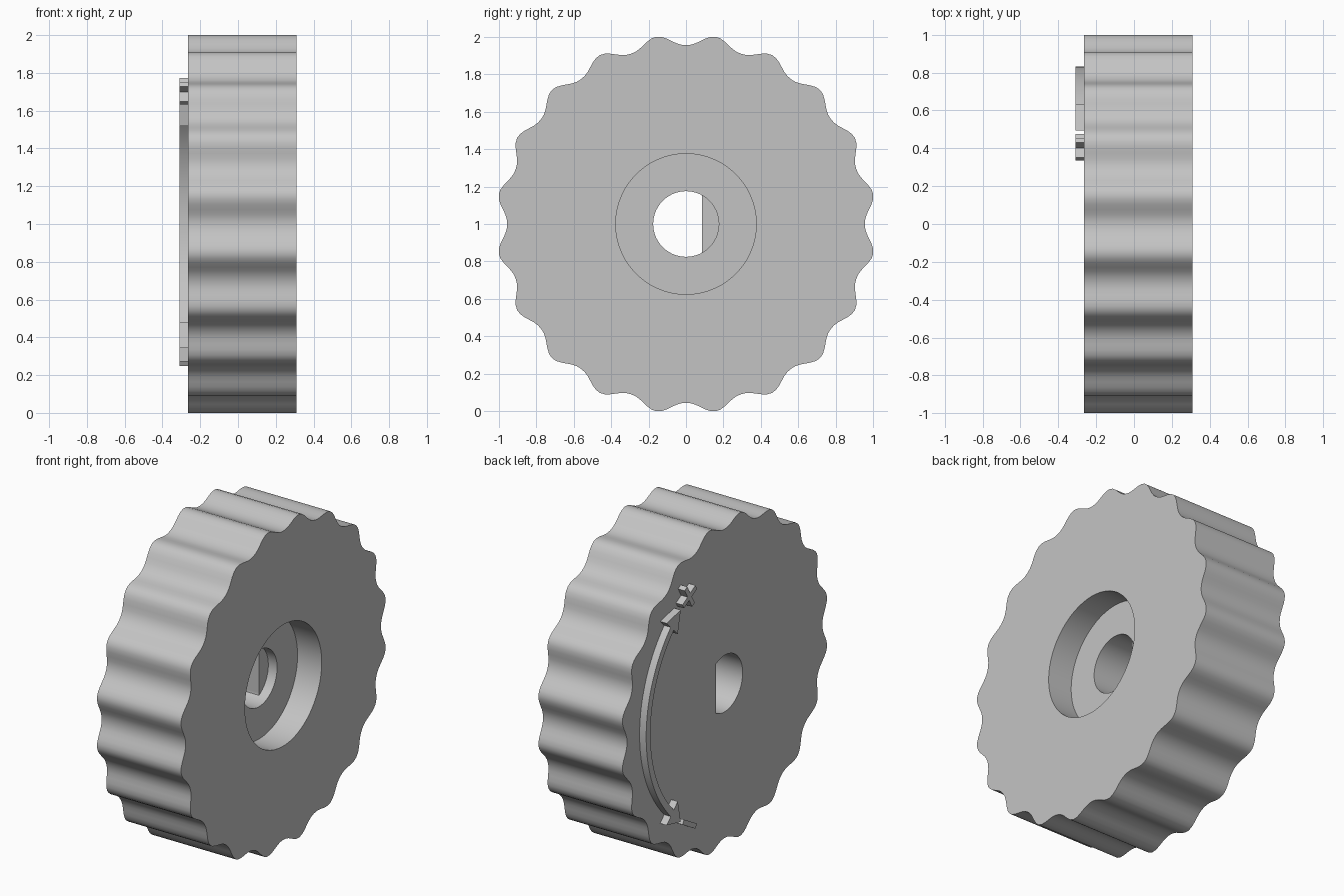
import bpy, bmesh
from math import sin, cos, pi, radians

if "Cube" in bpy.data.objects:
    bpy.data.objects.remove(bpy.data.objects["Cube"], do_unlink=True)

grey = bpy.data.materials.new("plain grey")
grey.use_nodes = True
grey.diffuse_color = (0.55, 0.55, 0.55, 1)
grey.node_tree.nodes["Principled BSDF"].inputs["Base Color"].default_value = grey.diffuse_color

AXLE_Z = 1.0
BACK, FRONT = -0.265, 0.31      # the two flat faces of the wheel, along x
MARK_TOP = -0.31                # raised face of the markings


def finish(bm, name):
    bmesh.ops.remove_doubles(bm, verts=bm.verts, dist=1e-5)
    bmesh.ops.recalc_face_normals(bm, faces=bm.faces)
    mesh = bpy.data.meshes.new(name)
    bm.to_mesh(mesh)
    bm.free()
    mesh.materials.append(grey)
    obj = bpy.data.objects.new(name, mesh)
    bpy.context.collection.objects.link(obj)
    bpy.ops.object.select_all(action='DESELECT')
    obj.select_set(True)
    bpy.context.view_layer.objects.active = obj
    bpy.ops.object.shade_smooth_by_angle(angle=radians(30))
    return obj


# Radii of each ring, as functions of the angle round the axle
def rim(a):
    return 0.955 + 0.057 * (0.5 - 0.5 * cos(20 * a)) ** 1.2


def recess(a):
    return 0.375


def hole(a):
    return 0.175


def flat_hole(a):
    return min(0.175, 0.085 / cos(a)) if cos(a) > 0.1 else 0.175


# Scalloped wheel with a round recess and a D-shaped axle hole
def scalloped_wheel(steps=240):
    rings = [(FRONT, recess), (FRONT, rim), (BACK, rim), (BACK, flat_hole),
             (0.085, flat_hole), (0.085, hole), (0.145, hole), (0.145, recess)]
    bm = bmesh.new()
    loops = []
    for x, radius in rings:
        loop = []
        for i in range(steps):
            a = 2 * pi * i / steps
            loop.append(bm.verts.new((x, radius(a) * cos(a), AXLE_Z + radius(a) * sin(a))))
        loops.append(loop)
    for k, lo in enumerate(loops):
        hi = loops[(k + 1) % len(loops)]
        for i in range(steps):
            j = (i + 1) % steps
            bm.faces.new((lo[i], lo[j], hi[j], hi[i]))
    bmesh.ops.remove_doubles(bm, verts=bm.verts, dist=1e-5)
    bmesh.ops.dissolve_degenerate(bm, dist=1e-6, edges=bm.edges)
    return finish(bm, "scalloped_wheel")


# Raised marking: an outline in (y, height above axle), extruded out of the face
def raised_mark(name, outline):
    bm = bmesh.new()
    face = bm.faces.new([bm.verts.new((BACK + 0.002, y, AXLE_Z + h)) for y, h in outline])
    top = bmesh.ops.extrude_face_region(bm, geom=[face], use_keep_orig=True)
    moved = [v for v in top["geom"] if isinstance(v, bmesh.types.BMVert)]
    bmesh.ops.translate(bm, verts=moved, vec=(MARK_TOP - BACK - 0.002, 0, 0))
    return finish(bm, name)


def polar(radius, degrees):
    a = radians(degrees)
    return radius * cos(a), radius * sin(a)


# Outline given along the tangent (u) and radius (v) of a spot on the wheel
def local_outline(points, degrees, radius=0.812):
    a = radians(degrees)
    cy, cz = polar(radius, degrees)
    return [(cy - u * sin(a) + v * cos(a), cz + u * cos(a) + v * sin(a)) for u, v in points]


scalloped_wheel()

# Curved double-headed arrow
head = 44.7
angles = [-head + 2 * head * i / 40 for i in range(41)]
upper = local_outline([(0, 0.076), (0.118, 0), (0, -0.076)], head)
lower = [(y, -h) for y, h in reversed(upper)]
raised_mark("curved_arrow",
            [polar(0.832, a) for a in angles] + upper
            + [polar(0.79, a) for a in reversed(angles)] + lower)

# Plus and minus signs past the arrow tips
L, w = 0.073, 0.015
plus = [(L, -w), (L, w), (w, w), (w, L), (-w, L), (-w, w),
        (-L, w), (-L, -w), (-w, -w), (-w, -L), (w, -L), (w, -w)]
minus = [(L, -w), (L, w), (-L, w), (-L, -w)]
raised_mark("plus_mark", local_outline(plus, 60))
raised_mark("minus_mark", local_outline(minus, -60))
